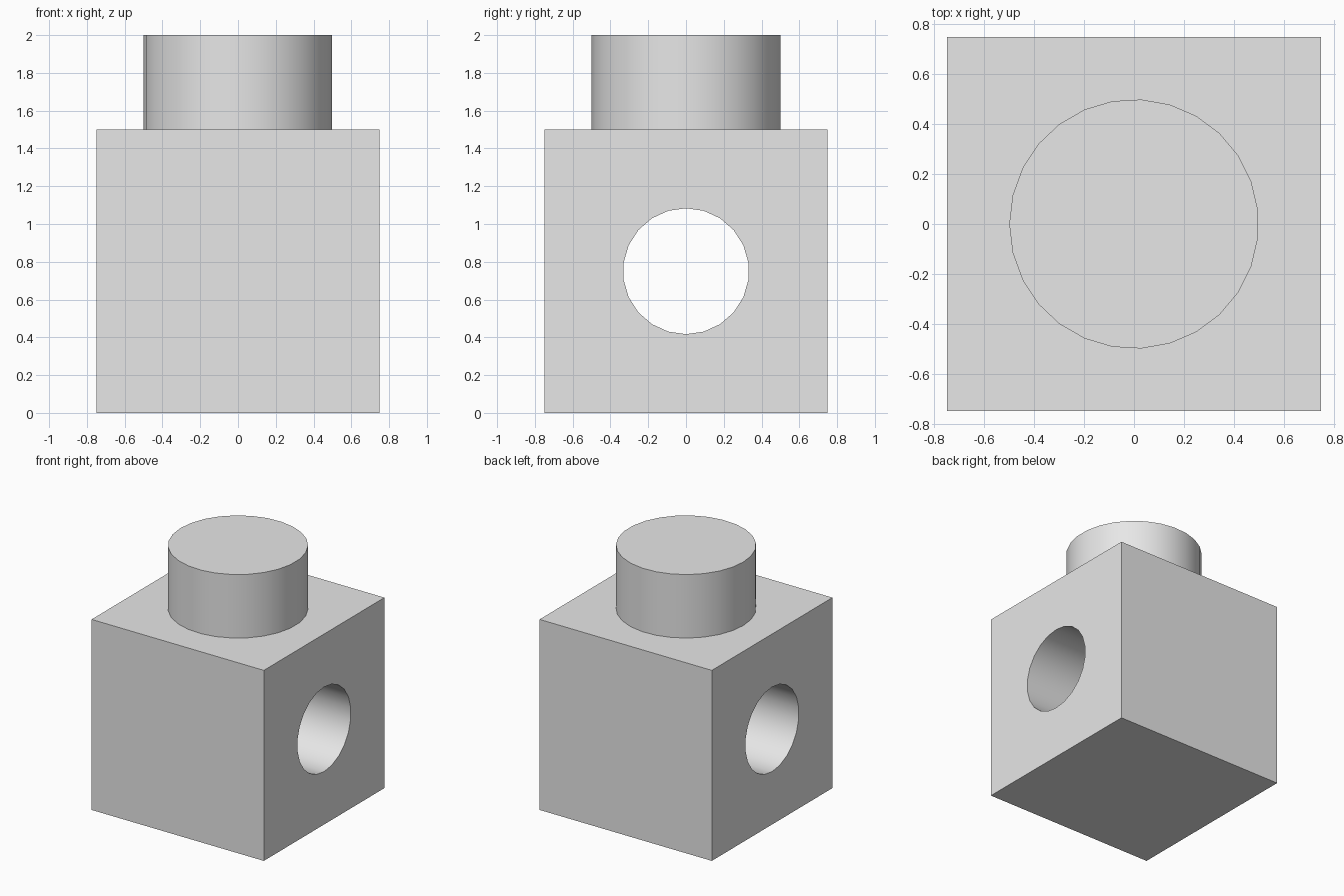
import bpy
import bmesh
import math
from mathutils import Matrix, Vector

cube = bpy.data.objects.get("Cube")
if cube:
    bpy.data.objects.remove(cube, do_unlink=True)

grey = bpy.data.materials.new("plain grey")
grey.use_nodes = True
grey.diffuse_color = (0.8, 0.8, 0.8, 1)
grey.node_tree.nodes["Principled BSDF"].inputs["Base Color"].default_value = grey.diffuse_color


def make_object(name, bm):
    bmesh.ops.recalc_face_normals(bm, faces=bm.faces)
    mesh = bpy.data.meshes.new(name)
    bm.to_mesh(mesh)
    bm.free()
    mesh.materials.append(grey)
    obj = bpy.data.objects.new(name, mesh)
    bpy.context.collection.objects.link(obj)
    return obj


def cylinder(name, radius, sides, height, matrix):
    """Upright prism with its first corner on -x, placed by matrix."""
    bm = bmesh.new()
    ring = []
    for i in range(sides):
        a = math.pi + math.tau * i / sides
        ring.append(bm.verts.new((radius * math.cos(a), radius * math.sin(a), 0)))
    base = bm.faces.new(ring)
    top = bmesh.ops.extrude_face_region(bm, geom=[base], use_keep_orig=True)["geom"]
    bmesh.ops.translate(bm, verts=[v for v in top if isinstance(v, bmesh.types.BMVert)],
                        vec=Vector((0, 0, height)))
    bm.transform(matrix)
    return make_object(name, bm)


def activate(obj):
    bpy.ops.object.select_all(action='DESELECT')
    obj.select_set(True)
    bpy.context.view_layer.objects.active = obj


# Cube body
bm = bmesh.new()
bmesh.ops.create_cube(bm, size=1.5, matrix=Matrix.Translation((0, 0, 0.75)))
block = make_object("block", bm)

# Round hole through the body from side to side
cutter = cylinder("hole_cutter", 1 / 3, 22, 2,
                  Matrix.Translation((-1, 0, 0.75)) @ Matrix.Rotation(math.pi / 2, 4, 'Y'))
cutter.hide_render = True
cut = block.modifiers.new("side hole", 'BOOLEAN')
cut.operation = 'DIFFERENCE'
cut.solver = 'EXACT'
cut.object = cutter
activate(block)
bpy.ops.object.modifier_apply(modifier=cut.name)
bpy.data.objects.remove(cutter, do_unlink=True)

# Round stud on top
stud = cylinder("stud", 0.5, 27, 0.5, Matrix.Translation((0, 0, 1.5)))

# Smooth round walls, sharp rims
for obj in (block, stud):
    activate(obj)
    bpy.ops.object.shade_smooth_by_angle(angle=math.radians(30))
